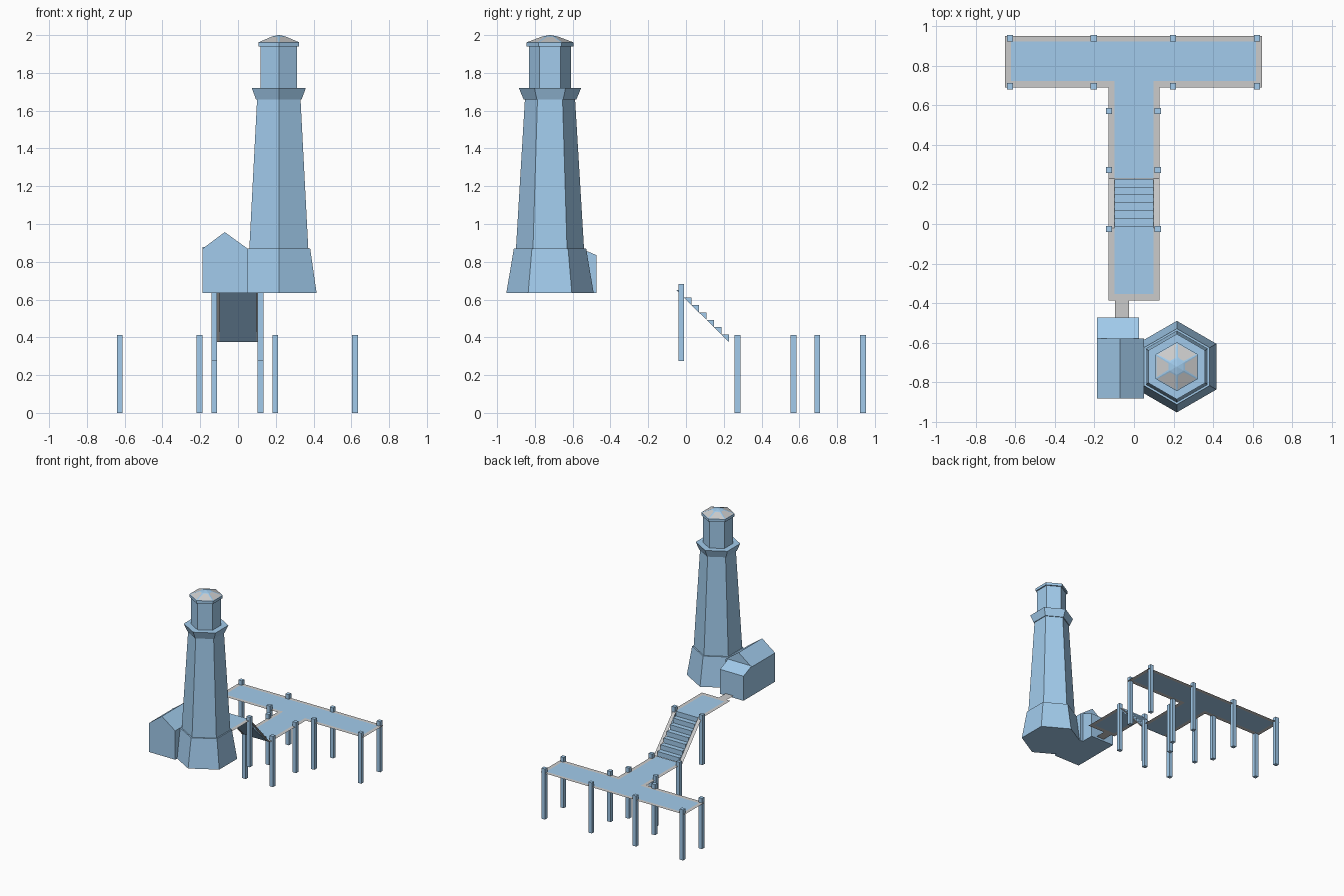
import bpy, bmesh, math

if "Cube" in bpy.data.objects:
    bpy.data.objects.remove(bpy.data.objects["Cube"])


def material(name, rgb):
    m = bpy.data.materials.new(name)
    m.diffuse_color = (*rgb, 1)
    m.use_nodes = True
    m.node_tree.nodes["Principled BSDF"].inputs["Base Color"].default_value = m.diffuse_color
    return m


BLUE = material("blue_paint", (0.36, 0.60, 0.84))
GREY = material("grey_trim", (0.70, 0.69, 0.67))


def finish(name, bm, mats=(BLUE,), closed=True):
    if closed:
        bmesh.ops.recalc_face_normals(bm, faces=bm.faces[:])
    me = bpy.data.meshes.new(name)
    bm.to_mesh(me)
    bm.free()
    for m in mats:
        me.materials.append(m)
    ob = bpy.data.objects.new(name, me)
    bpy.context.collection.objects.link(ob)
    return ob


def prism(name, profile, axis, lo, hi):
    """Extrude a profile: axis 'x' takes (y, z) points, axis 'y' takes (x, z), axis 'z' takes (x, y)."""
    place = {"x": lambda p, t: (t, p[0], p[1]),
             "y": lambda p, t: (p[0], t, p[1]),
             "z": lambda p, t: (p[0], p[1], t)}[axis]
    bm = bmesh.new()
    a = [bm.verts.new(place(p, lo)) for p in profile]
    b = [bm.verts.new(place(p, hi)) for p in profile]
    n = len(profile)
    bm.faces.new(a)
    bm.faces.new(b)
    for i in range(n):
        j = (i + 1) % n
        bm.faces.new((a[i], a[j], b[j], b[i]))
    return finish(name, bm)


def sheet(name, strips, mat):
    """Flat or sloping strips: (x0, x1, y0, z0, y1, z1)."""
    bm = bmesh.new()
    for x0, x1, y0, z0, y1, z1 in strips:
        bm.faces.new([bm.verts.new(c) for c in
                      ((x0, y0, z0), (x1, y0, z0), (x1, y1, z1), (x0, y1, z1))])
    return finish(name, bm, (mat,), closed=False)


CX, CY = 0.216, -0.72  # lighthouse axis


def hex_loft(name, rings, mats=(BLUE,)):
    """Six-sided body from (apothem, z) rings, corners pointing to +-y."""
    bm = bmesh.new()
    loops = []
    for a, z in rings:
        r = a / math.cos(math.pi / 6)
        loops.append([bm.verts.new((CX + r * math.cos(math.radians(30 + 60 * i)),
                                    CY + r * math.sin(math.radians(30 + 60 * i)), z))
                      for i in range(6)])
    bm.faces.new(loops[0])
    bm.faces.new(loops[-1])
    for low, up in zip(loops, loops[1:]):
        for i in range(6):
            j = (i + 1) % 6
            bm.faces.new((low[i], low[j], up[j], up[i]))
    return finish(name, bm, mats)


# Lighthouse: flared base, tapering tower, gallery, lantern room, roof rim
hex_loft("tower_base", [(0.200, 0.635), (0.166, 0.87)])
hex_loft("tower_shaft", [(0.156, 0.87), (0.115, 1.66)])
hex_loft("gallery", [(0.121, 1.66), (0.143, 1.72)])
hex_loft("lantern_room", [(0.097, 1.72), (0.097, 1.94)])
hex_loft("roof_rim", [(0.107, 1.94), (0.107, 1.962)])

# Domed roof with grey panels between blue ribs
roof = hex_loft("dome_roof", [(0.107, 1.962), (0.035, 1.993), (0.003, 2.0)], (BLUE, GREY))
bm = bmesh.new()
bm.from_mesh(roof.data)
panels = [f for f in bm.faces if len(f.verts) == 4 and f.calc_center_median().z < 1.99]
bmesh.ops.inset_individual(bm, faces=panels, thickness=0.009)
for f in panels:
    f.material_index = 1
bm.to_mesh(roof.data)
bm.free()

# Keeper's house with gabled roof and a lean-to porch
prism("house", [(-0.187, 0.635), (0.05, 0.635), (0.05, 0.87), (-0.07, 0.957), (-0.187, 0.87)],
      "y", -0.88, -0.577)
prism("porch", [(-0.577, 0.635), (-0.473, 0.635), (-0.473, 0.835), (-0.577, 0.878)],
      "x", -0.187, 0.025)

# Pier decks: thin blue boards with a grey border
LOW, HIGH = 0.375, 0.651
X0, X1, W, V = -0.652, 0.646, 0.128, 0.098  # bar ends, stem outer and inner half width
B = 0.03                                    # border width


def flat(x0, x1, y0, y1, z):
    return (x0, x1, y0, z, y1, z)


sheet("lower_deck", [flat(X0 + B, X1 - B, 0.722, 0.92, LOW),
                     flat(-V, V, 0.23, 0.722, LOW)], BLUE)
sheet("lower_deck_border", [flat(X0, X1, 0.92, 0.95, LOW),
                            flat(X0, X0 + B, 0.69, 0.92, LOW),
                            flat(X1 - B, X1, 0.69, 0.92, LOW),
                            flat(X0 + B, -V, 0.69, 0.722, LOW),
                            flat(V, X1 - B, 0.69, 0.722, LOW),
                            flat(-W, -V, 0.23, 0.69, LOW),
                            flat(V, W, 0.23, 0.69, LOW)], GREY)
sheet("upper_deck", [flat(-V, V, -0.353, -0.02, HIGH)], BLUE)
sheet("upper_deck_border", [flat(-W, -V, -0.387, -0.02, HIGH),
                            flat(V, W, -0.387, -0.02, HIGH),
                            flat(-V, V, -0.387, -0.353, HIGH)], GREY)
sheet("house_path", [flat(-0.096, -0.025, -0.475, -0.387, HIGH)], GREY)

# Staircase: wedge steps between sloping side strips
sheet("stair_side_strips", [(-W, -V, -0.02, HIGH, 0.23, LOW),
                            (V, W, -0.02, HIGH, 0.23, LOW)], GREY)
RUN, RISE = 0.04, 0.275 / 7
for k in range(7):
    y, z = 0.228 - k * RUN, LOW + k * RISE
    prism(f"step_{k + 1}", [(y, z), (y, z + RISE), (y - RUN, z + RISE)], "x", -V, V)


# Square posts
def post(name, x, y, z0, z1, h=0.0155):
    prism(name, [(x - h, y - h), (x + h, y - h), (x + h, y + h), (x - h, y + h)], "z", z0, z1)


for s, side in ((-1, "left"), (1, "right")):
    for x, spot in ((0.2, "inner"), (0.623, "outer")):
        for y, row in ((0.695, "front"), (0.938, "back")):
            post(f"bar_post_{side}_{spot}_{row}", s * x - 0.003, y, 0.0, 0.412)
    for i, y in enumerate((0.272, 0.57)):
        post(f"stem_post_{side}_{i + 1}", s * 0.123 - 0.003, y, 0.0, 0.412)
    post(f"stair_post_{side}", s * 0.123 - 0.003, -0.025, 0.275, 0.682)
